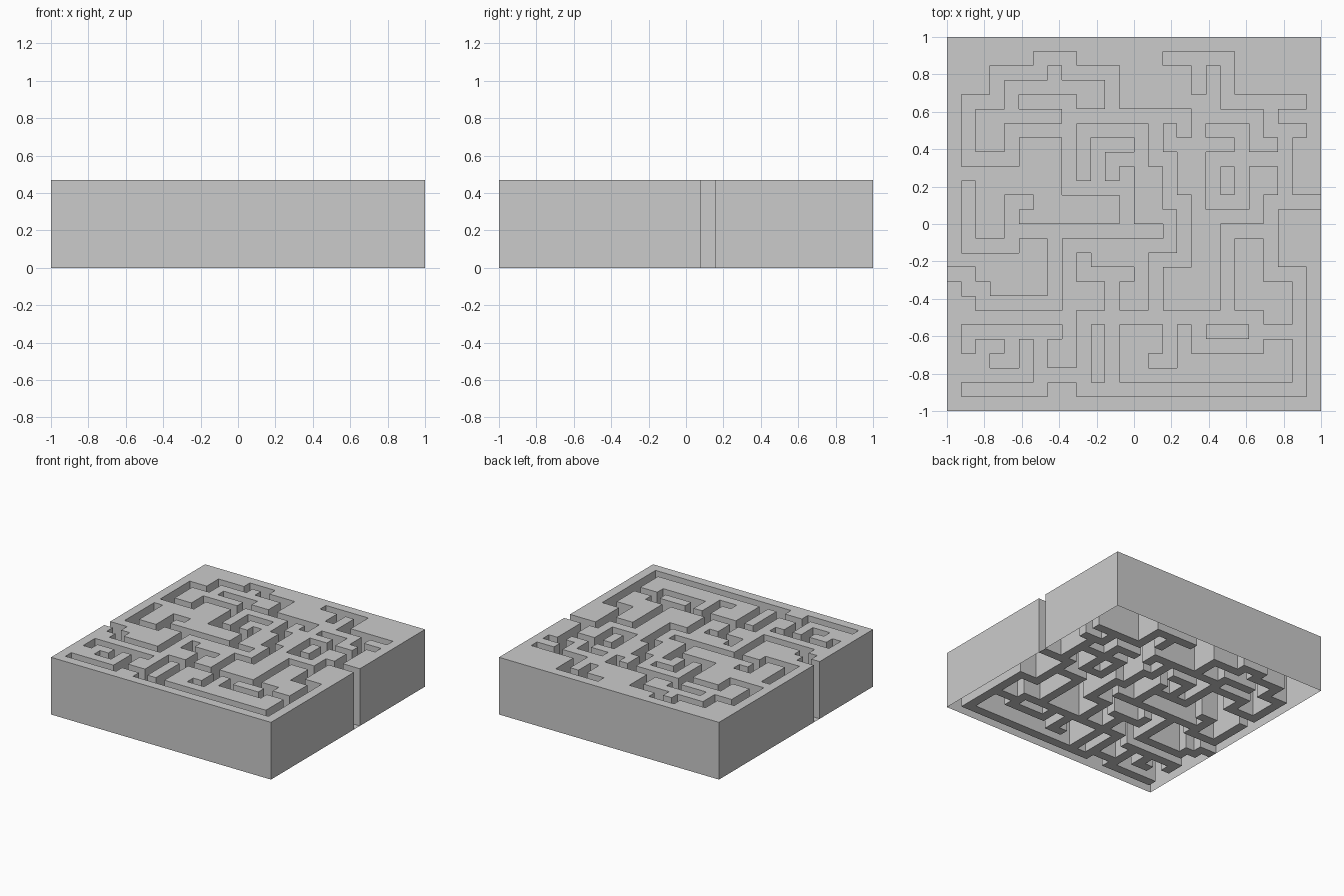
import bpy, bmesh

if "Cube" in bpy.data.objects:
    bpy.data.objects.remove(bpy.data.objects["Cube"])

N = 26                 # plan is a 26 x 26 grid of squares
CELL = 2 / N
HEIGHT = 0.47
corridors = set()


def corridor(*points):
    """Mark the squares along an axis-aligned path as sunken corridor."""
    for (xa, ya), (xb, yb) in zip(points, points[1:]):
        for x in range(min(xa, xb), max(xa, xb) + 1):
            for y in range(min(ya, yb), max(ya, yb) + 1):
                corridors.add((x, y))


# east entrance, east side and south edge
corridor((25, 14), (22, 14), (22, 9), (24, 9), (24, 1), (9, 1), (9, 6))
corridor((19, 6), (19, 12), (22, 12))
corridor((21, 5), (24, 5))

# south-west corner
corridor((9, 2), (6, 2))
corridor((1, 1), (6, 1), (6, 5))
corridor((1, 4), (1, 5), (7, 5))
corridor((4, 5), (4, 3), (3, 3))

# south cross passage and its side branches
corridor((9, 6), (21, 6), (21, 4), (17, 4), (17, 6))
corridor((11, 1), (11, 9))
corridor((9, 10), (9, 9), (12, 9))
corridor((15, 6), (15, 3), (14, 3))

# centre passage up to the north cross passage
corridor((14, 6), (14, 10), (16, 10), (16, 14), (15, 14),
         (15, 17), (14, 17), (14, 20))
corridor((8, 20), (16, 20), (16, 19))

# north-west loop
corridor((11, 20), (11, 23), (8, 23), (8, 24), (6, 24), (6, 23), (3, 23),
         (3, 21), (1, 21), (1, 17), (4, 17), (4, 19), (8, 19))
corridor((5, 21), (8, 21), (8, 15), (12, 15))
corridor((10, 15), (10, 18), (12, 18))
corridor((12, 16), (12, 12))

# west side and west exit
corridor((14, 12), (4, 12))
corridor((5, 14), (4, 14), (4, 11), (1, 11), (1, 15))
corridor((7, 12), (7, 7), (2, 7), (2, 8), (1, 8), (1, 9), (0, 9))

# north-east corner
corridor((23, 14), (23, 19))
corridor((24, 19), (22, 19), (22, 21))
corridor((24, 21), (19, 21), (19, 24), (15, 24))
corridor((17, 24), (17, 22))
corridor((23, 17), (18, 17), (18, 14), (20, 14), (20, 19), (18, 19))

# maze shell: flat grid with everything but the corridors raised, open below
bm = bmesh.new()
bmesh.ops.create_grid(bm, x_segments=N, y_segments=N, size=1)


def square(face):
    c = face.calc_center_median()
    return int((c.x + 1) / CELL), int((c.y + 1) / CELL)


blocks = [f for f in bm.faces if square(f) not in corridors]
raised = bmesh.ops.extrude_face_region(bm, geom=blocks)["geom"]
bmesh.ops.translate(bm, vec=(0, 0, HEIGHT),
                    verts=[g for g in raised if isinstance(g, bmesh.types.BMVert)])
leftover = [f for f in blocks if f.is_valid and f.calc_center_median().z < 0.01]
bmesh.ops.delete(bm, geom=leftover, context='FACES')

mesh = bpy.data.meshes.new("maze_block")
bm.to_mesh(mesh)
bm.free()
maze = bpy.data.objects.new("maze_block", mesh)
bpy.context.collection.objects.link(maze)
